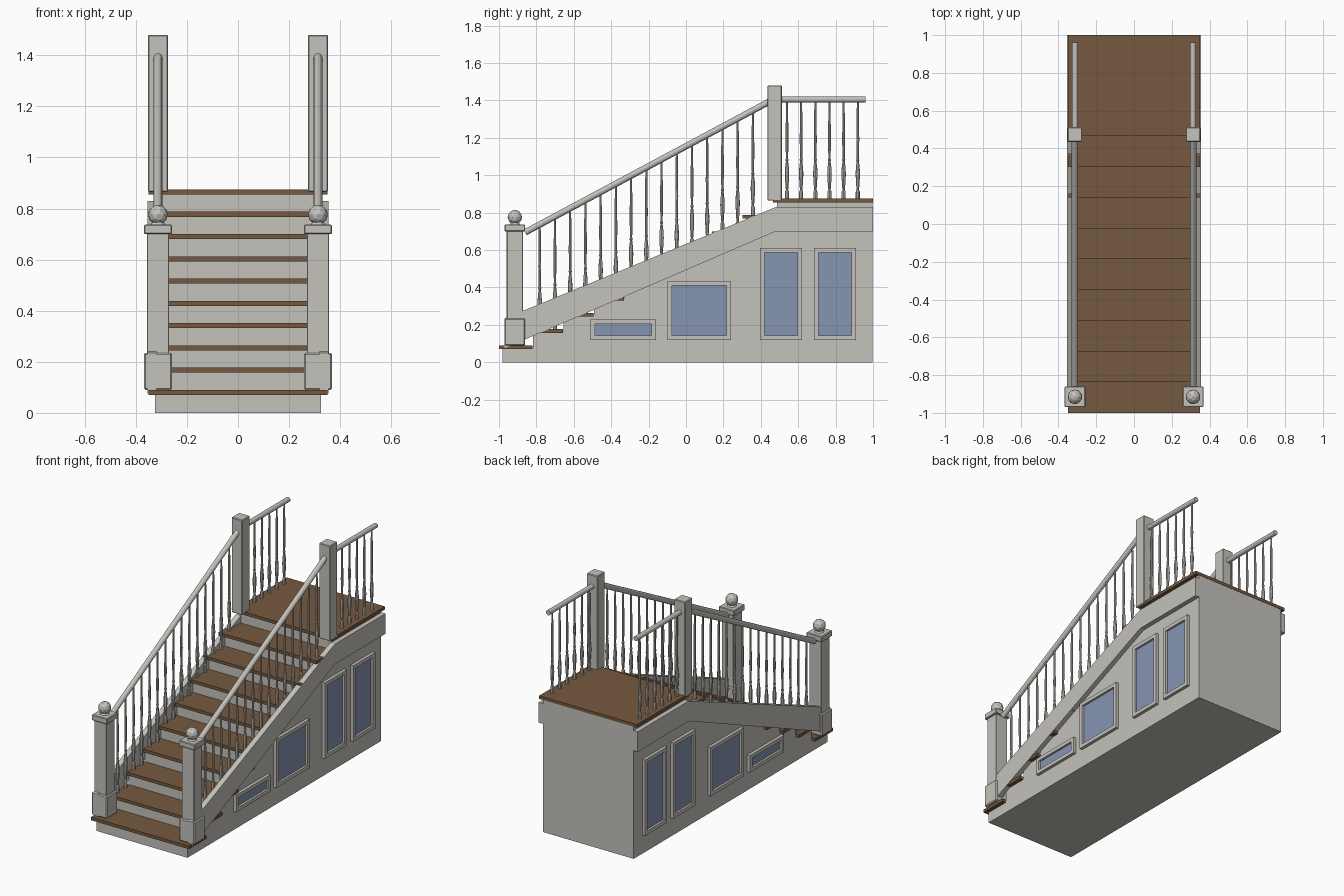
import bpy, bmesh, math
from mathutils import Vector

if "Cube" in bpy.data.objects:
    bpy.data.objects.remove(bpy.data.objects["Cube"])


def material(name, col):
    m = bpy.data.materials.new(name)
    m.diffuse_color = (*col, 1)
    m.use_nodes = True
    m.node_tree.nodes["Principled BSDF"].inputs["Base Color"].default_value = m.diffuse_color
    return m


GREY = material("painted_grey", (0.55, 0.54, 0.50))
WOOD = material("brown_wood", (0.18, 0.10, 0.05))
BLUE = material("blue_panel", (0.24, 0.30, 0.44))


def finish(bm, name, mat, smooth=False):
    bmesh.ops.recalc_face_normals(bm, faces=bm.faces[:])
    me = bpy.data.meshes.new(name)
    bm.to_mesh(me)
    bm.free()
    me.materials.append(mat)
    ob = bpy.data.objects.new(name, me)
    bpy.context.collection.objects.link(ob)
    for p in me.polygons:
        p.use_smooth = smooth
    return ob


def box(name, x, y, z, mat, bevel=0):
    bm = bmesh.new()
    bmesh.ops.create_cube(bm, size=1)
    for v in bm.verts:
        for i, (a, b) in enumerate((x, y, z)):
            v.co[i] = a + (v.co[i] + 0.5) * (b - a)
    if bevel:
        bmesh.ops.bevel(bm, geom=bm.edges[:], offset=bevel, segments=1, affect='EDGES')
    return finish(bm, name, mat)


def block(name, cx, cy, w, z0, z1, mat, bevel):
    return box(name, (cx - w / 2, cx + w / 2), (cy - w / 2, cy + w / 2), (z0, z1), mat, bevel)


def extrude_yz(name, pts, x0, x1, mat):
    """Extrude a side profile of (y, z) points across x."""
    bm = bmesh.new()
    f = bm.faces.new([bm.verts.new((x0, y, z)) for y, z in pts])
    r = bmesh.ops.extrude_face_region(bm, geom=[f])
    moved = [v for v in r["geom"] if isinstance(v, bmesh.types.BMVert)]
    bmesh.ops.translate(bm, vec=(x1 - x0, 0, 0), verts=moved)
    return finish(bm, name, mat)


def lathe(name, base, profile, mat, n=8):
    """Stack of rings from (radius, height) points."""
    bm = bmesh.new()
    rings = [[bm.verts.new((base[0] + r * math.cos(2 * math.pi * k / n),
                            base[1] + r * math.sin(2 * math.pi * k / n), base[2] + h))
              for k in range(n)] for r, h in profile]
    for a, b in zip(rings, rings[1:]):
        for k in range(n):
            bm.faces.new((a[k], a[(k + 1) % n], b[(k + 1) % n], b[k]))
    bm.faces.new(rings[0])
    bm.faces.new(rings[-1])
    return finish(bm, name, mat)


def rod(name, a, b, r, mat, n=12):
    a, b = Vector(a), Vector(b)
    bm = bmesh.new()
    bmesh.ops.create_cone(bm, cap_ends=True, segments=n, radius1=r, radius2=r, depth=(b - a).length)
    ob = finish(bm, name, mat)
    ob.rotation_euler = (b - a).to_track_quat('Z', 'Y').to_euler()
    ob.location = (a + b) / 2
    return ob


RUN, RISE, N = 0.1628, 0.0872, 10


def tread_top(i):
    return 0.09 + RISE * i


# stepped body and its risers
steps = [(-0.98, 0)]
for i in range(N):
    y = -0.98 + RUN * i
    if i:
        steps.append((y, tread_top(i - 1) - 0.01))
    steps.append((y, tread_top(i) - 0.01))
steps += [(0.998, tread_top(N - 1) - 0.01), (0.998, 0)]
extrude_yz("stair_body", steps, -0.325, 0.325, GREY)

# treads, the last one being the landing
for i in range(N):
    y = -1 + RUN * i
    box("landing" if i == N - 1 else f"tread_{i}", (-0.35, 0.35),
        (y, 1.0 if i == N - 1 else y + 0.18), (tread_top(i) - 0.02, tread_top(i)), WOOD)

PX, PY = 0.313, -0.915
BALUSTER = ((0.011, 0), (0.011, 0.07), (0.006, 0.09), (0.008, 0.12), (0.012, 0.25),
            (0.010, 0.32), (0.006, 0.38), (0.009, 0.395), (0.006, 0.41), (0.008, 0.6), (0.005, 1))


def rail_z(y):
    return 0.70 + (y + 0.85) * RISE / RUN


def baluster(name, x, y, z0, z1):
    lathe(name, (x, y, z0), [(r, h * (z1 - z0)) for r, h in BALUSTER], GREY)


PANELS = ((-0.51, -0.16, 0.23), (-0.10, 0.24, 0.435), (0.395, 0.62, 0.61), (0.685, 0.91, 0.61))

for s, side in ((-1, "left"), (1, "right")):
    x = s * PX
    # stringer board
    extrude_yz(f"stringer_{side}",
               [(-0.97, 0.075), (-0.97, 0.235), (0.48, 0.83), (1.0, 0.83), (1.0, 0.70), (0.48, 0.70)],
               s * 0.32, s * 0.355, GREY)
    # lower newel post
    block(f"newel_base_{side}", x, PY, 0.11, 0.09, 0.235, GREY, 0.006)
    block(f"newel_post_{side}", x, PY, 0.087, 0.2, 0.71, GREY, 0.003)
    block(f"newel_cap_{side}", x, PY, 0.11, 0.70, 0.737, GREY, 0.004)
    lathe(f"newel_neck_{side}", (x, PY, 0.735), ((0.03, 0), (0.022, 0.012)), GREY, 12)
    bm = bmesh.new()
    bmesh.ops.create_icosphere(bm, subdivisions=2, radius=0.039)
    finish(bm, f"newel_ball_{side}", GREY).location = (x, PY, 0.776)
    # upper newel post
    block(f"upper_post_{side}", x, 0.474, 0.078, 0.865, 1.48, GREY, 0.004)
    # handrails
    rod(f"stair_rail_{side}", (x, -0.86, rail_z(-0.86)), (x, 0.46, rail_z(0.46)), 0.017, GREY)
    rod(f"landing_rail_{side}", (x, 0.47, 1.405), (x, 0.96, 1.405), 0.016, GREY)
    # balusters, two on each tread
    for k in range(15):
        y = -0.782 + RUN / 2 * k
        baluster(f"stair_baluster_{side}_{k}", x, y, tread_top(1 + k // 2), rail_z(y))
    for k in range(6):
        baluster(f"landing_baluster_{side}_{k}", x, 0.54 + 0.0757 * k, tread_top(N - 1), 1.40)
    # framed side panels
    z0, w = 0.12, 0.024
    for k, (a, b, z1) in enumerate(PANELS):
        xs = sorted((s * 0.32, s * 0.345))
        for j, (yy, zz) in enumerate((((a, b), (z0, z0 + w)), ((a, b), (z1 - w, z1)),
                                      ((a, a + w), (z0 + w, z1 - w)), ((b - w, b), (z0 + w, z1 - w)))):
            box(f"panel_frame_{side}_{k}_{j}", xs, yy, zz, GREY)
        box(f"panel_{side}_{k}", sorted((s * 0.323, s * 0.331)), (a + w, b - w), (z0 + w, z1 - w), BLUE)
